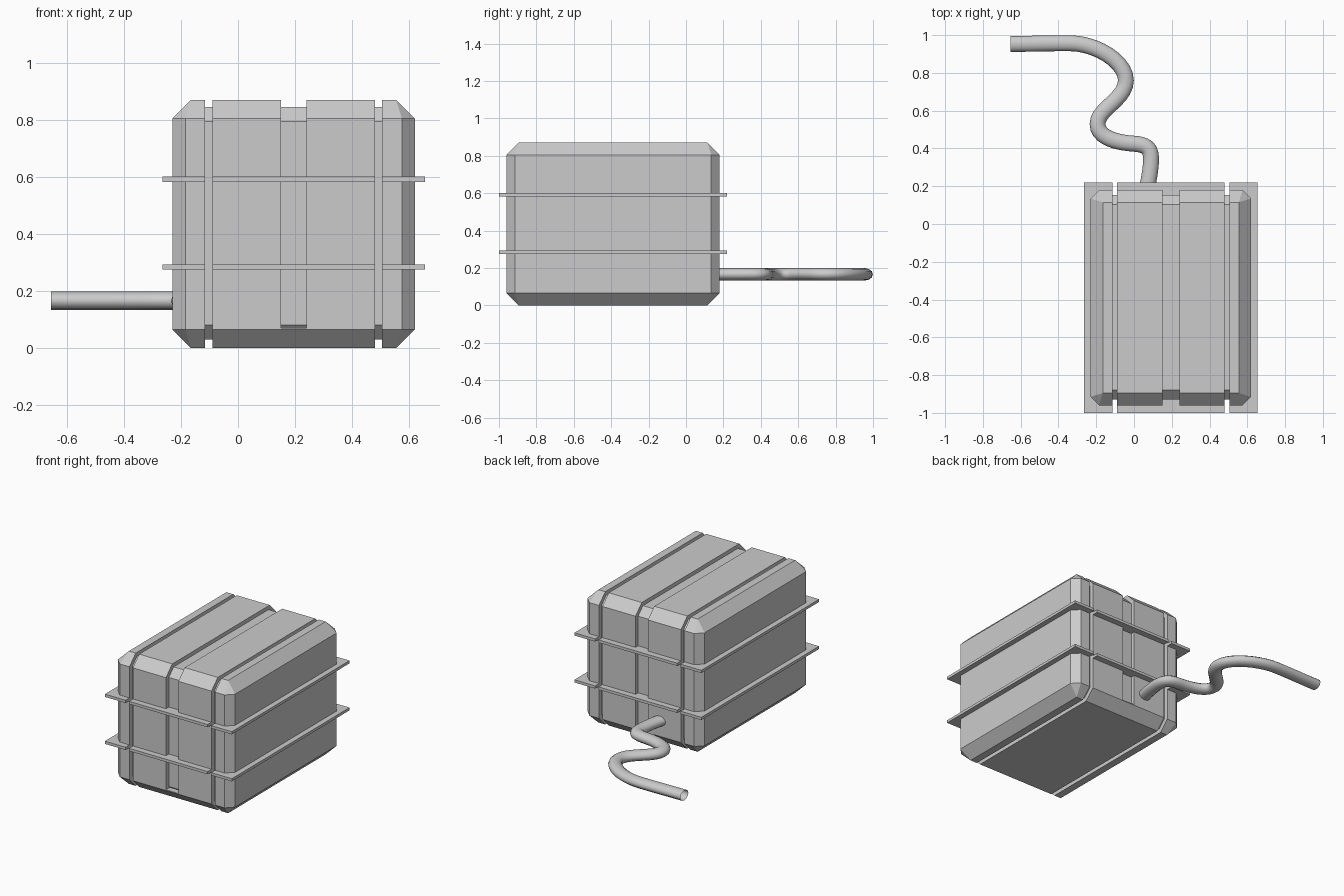
import bpy, bmesh
from mathutils import Vector

if "Cube" in bpy.data.objects:
    bpy.data.objects.remove(bpy.data.objects["Cube"])


def make_object(name, bm):
    bmesh.ops.recalc_face_normals(bm, faces=bm.faces)
    mesh = bpy.data.meshes.new(name)
    bm.to_mesh(mesh)
    bm.free()
    ob = bpy.data.objects.new(name, mesh)
    bpy.context.collection.objects.link(ob)
    return ob


def box(name, lo, hi):
    bm = bmesh.new()
    bmesh.ops.create_cube(bm, size=1)
    for v in bm.verts:
        v.co = Vector([lo[i] + (v.co[i] + 0.5) * (hi[i] - lo[i]) for i in range(3)])
    return make_object(name, bm)


def chamfered_box(name, lo, hi, edge, corner):
    # hull of an octagonal waist and rectangular top and bottom faces
    (x0, y0, z0), (x1, y1, z1) = lo, hi
    bm = bmesh.new()
    for x, sx in ((x0, 1), (x1, -1)):
        for y, sy in ((y0, 1), (y1, -1)):
            for z, sz in ((z0, 1), (z1, -1)):
                bm.verts.new((x + sx * edge, y + sy * edge, z))
                bm.verts.new((x + sx * corner, y, z + sz * edge))
                bm.verts.new((x, y + sy * corner, z + sz * edge))
    bmesh.ops.convex_hull(bm, input=bm.verts)
    bmesh.ops.dissolve_limit(bm, angle_limit=0.01, verts=bm.verts, edges=bm.edges)
    return make_object(name, bm)


def extruded_core(name, x0, x1):
    # y-z profile with cut corners, swept across x
    y0, y1, z0, z1, c = -0.93, 0.153, 0.03, 0.845, 0.05
    prof = [(y0 + c, z0), (y1 - c, z0), (y1, z0 + c), (y1, z1 - c),
            (y1 - c, z1), (y0 + c, z1), (y0, z1 - c), (y0, z0 + c)]
    bm = bmesh.new()
    face = bm.faces.new([bm.verts.new((x0, y, z)) for y, z in prof])
    ext = bmesh.ops.extrude_face_region(bm, geom=[face], use_keep_orig=True)
    verts = [g for g in ext["geom"] if isinstance(g, bmesh.types.BMVert)]
    bmesh.ops.translate(bm, verts=verts, vec=(x1 - x0, 0, 0))
    return make_object(name, bm)


def cut(ob, cutters):
    for c in cutters:
        m = ob.modifiers.new("cut", "BOOLEAN")
        m.operation = "DIFFERENCE"
        m.solver = "EXACT"
        m.object = c
        bpy.context.view_layer.objects.active = ob
        bpy.ops.object.modifier_apply(modifier=m.name)


# cutters: two full slits and the wide central channel
slits = [box("slit_cutter", (x, -1.2, -0.1), (x + 0.025, 0.4, 1.0)) for x in (-0.115, 0.48)]
channel = box("channel_cutter", (0.15, -1.2, 0.07), (0.24, 0.4, 1.0))

# casing
casing = chamfered_box("casing", (-0.23, -0.96, 0), (0.62, 0.18, 0.87), 0.065, 0.045)
cut(casing, slits + [channel])

# recessed core seen inside the slits and the channel
extruded_core("inner_core", -0.14, 0.53)

# thin flanges around the casing
for name, z in (("lower_flange", 0.275), ("upper_flange", 0.583)):
    cut(box(name, (-0.265, -1.0, z), (0.655, 0.22, z + 0.018)), slits)

for c in slits + [channel]:
    bpy.data.objects.remove(c)

# cable: points with half-handle tangents
path = [((0.05, 0.13), (0.02, 0.05)), ((0.09, 0.34), (0, 0.055)),
        ((0.0, 0.425), (-0.075, 0.005)), ((-0.193, 0.53), (0, 0.08)),
        ((-0.043, 0.76), (0, 0.10)), ((-0.34, 0.957), (-0.14, 0)),
        ((-0.655, 0.953), (-0.08, 0))]
curve = bpy.data.curves.new("cable", "CURVE")
curve.dimensions = "3D"
curve.bevel_depth = 0.042
curve.bevel_resolution = 4
curve.resolution_u = 10
sp = curve.splines.new("BEZIER")
sp.bezier_points.add(len(path) - 1)
for bp, (p, t) in zip(sp.bezier_points, path):
    co, tan = Vector((*p, 0)), Vector((*t, 0))
    bp.handle_left_type = bp.handle_right_type = "FREE"
    bp.co, bp.handle_left, bp.handle_right = co, co - tan, co + tan
cable = bpy.data.objects.new("cable", curve)
bpy.context.collection.objects.link(cable)
cable.location.z = 0.166
cable.scale.z = 0.78
